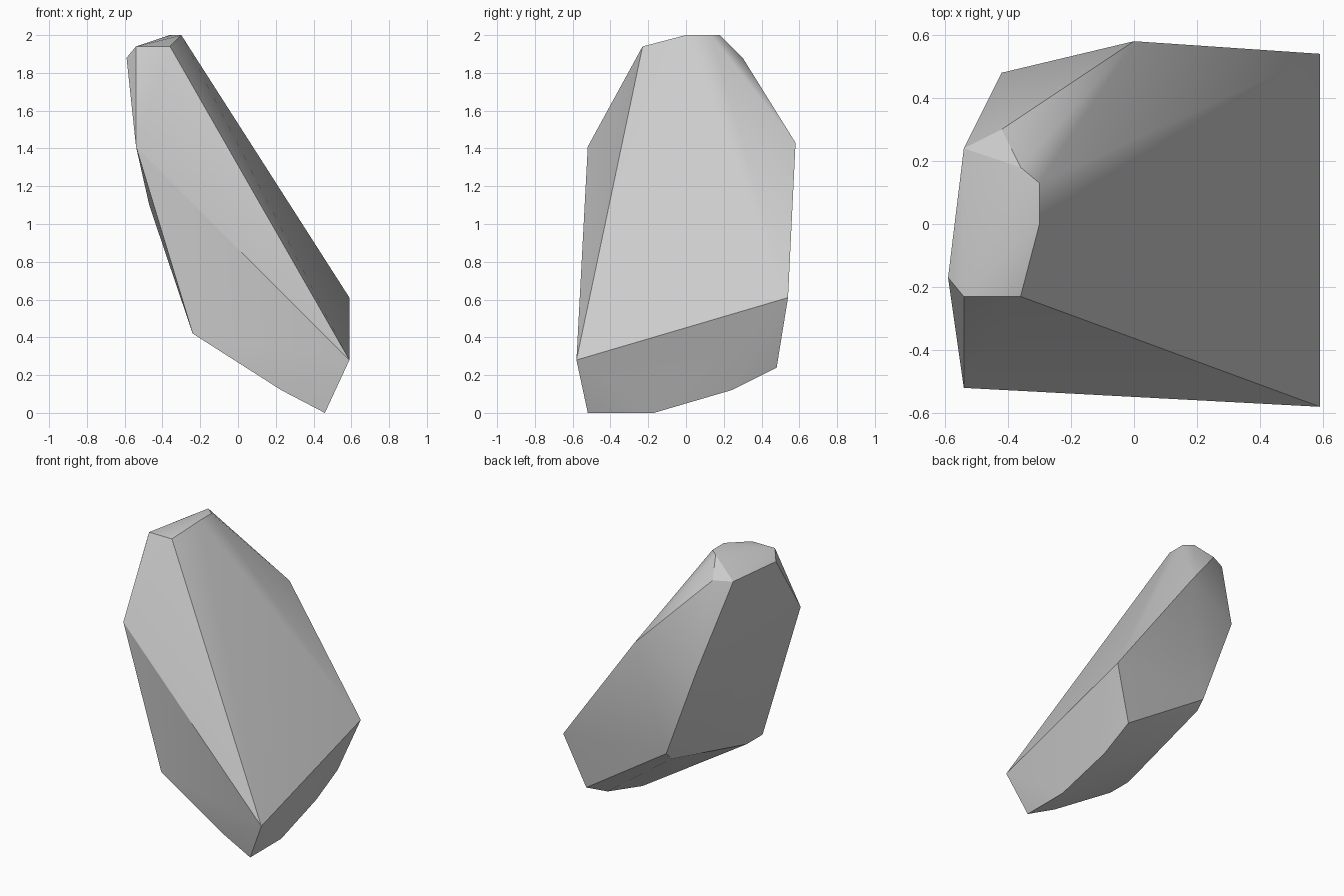
import bpy
import bmesh
from math import radians

# Remove the default object
default_object = bpy.data.objects.get("Cube")
if default_object:
    bpy.data.objects.remove(default_object, do_unlink=True)


def make_material(name, colour):
    material = bpy.data.materials.new(name)
    material.use_nodes = True
    material.diffuse_color = colour
    material.node_tree.nodes["Principled BSDF"].inputs["Base Color"].default_value = colour
    return material


def make_hull(name, corner_groups, material):
    """Wrap a convex skin around the corner points of a boulder."""
    mesh = bpy.data.meshes.new(name)
    bm = bmesh.new()
    for group in corner_groups:
        for corner in group:
            bm.verts.new(corner)
    hull = bmesh.ops.convex_hull(bm, input=bm.verts[:])
    unused = [v for v in hull["geom_interior"] if isinstance(v, bmesh.types.BMVert)]
    bmesh.ops.delete(bm, geom=unused, context="VERTS")
    bmesh.ops.recalc_face_normals(bm, faces=bm.faces[:])
    bm.to_mesh(mesh)
    bm.free()
    mesh.materials.append(material)
    boulder = bpy.data.objects.new(name, mesh)
    bpy.context.collection.objects.link(boulder)
    return boulder


# Chipped tip
tip = [
    (-.36, -.23, 1.94), (-.54, -.23, 1.94), (-.59, -.17, 1.88),
    (-.3, 0, 2), (-.3, .13, 2), (-.36, .18, 2),
    (-.42, .3, 1.88), (-.54, .24, 1.88),
]

# Widest corners around the middle
shoulders = [
    (-.54, -.52, 1.41), (0, .58, 1.43), (-.42, .48, 1.3), (-.47, .18, 1.1),
    (.59, -.58, .28), (.59, .54, .61),
]

# Sloping underside
foot = [
    (.46, -.52, 0), (.46, -.17, 0), (.45, .24, .12), (.45, .48, .24),
    (.23, -.52, .12), (-.24, -.52, .42), (-.24, -.34, .42),
    (-.18, .42, .59), (-.18, .48, .65),
]

stone_grey = make_material("stone_grey", (0.6, 0.6, 0.6, 1))
rock = make_hull("leaning_rock", [tip, shoulders, foot], stone_grey)

# Soft facets with crisp main ridges
bpy.ops.object.select_all(action="DESELECT")
rock.select_set(True)
bpy.context.view_layer.objects.active = rock
bpy.ops.object.shade_smooth_by_angle(angle=radians(30))
